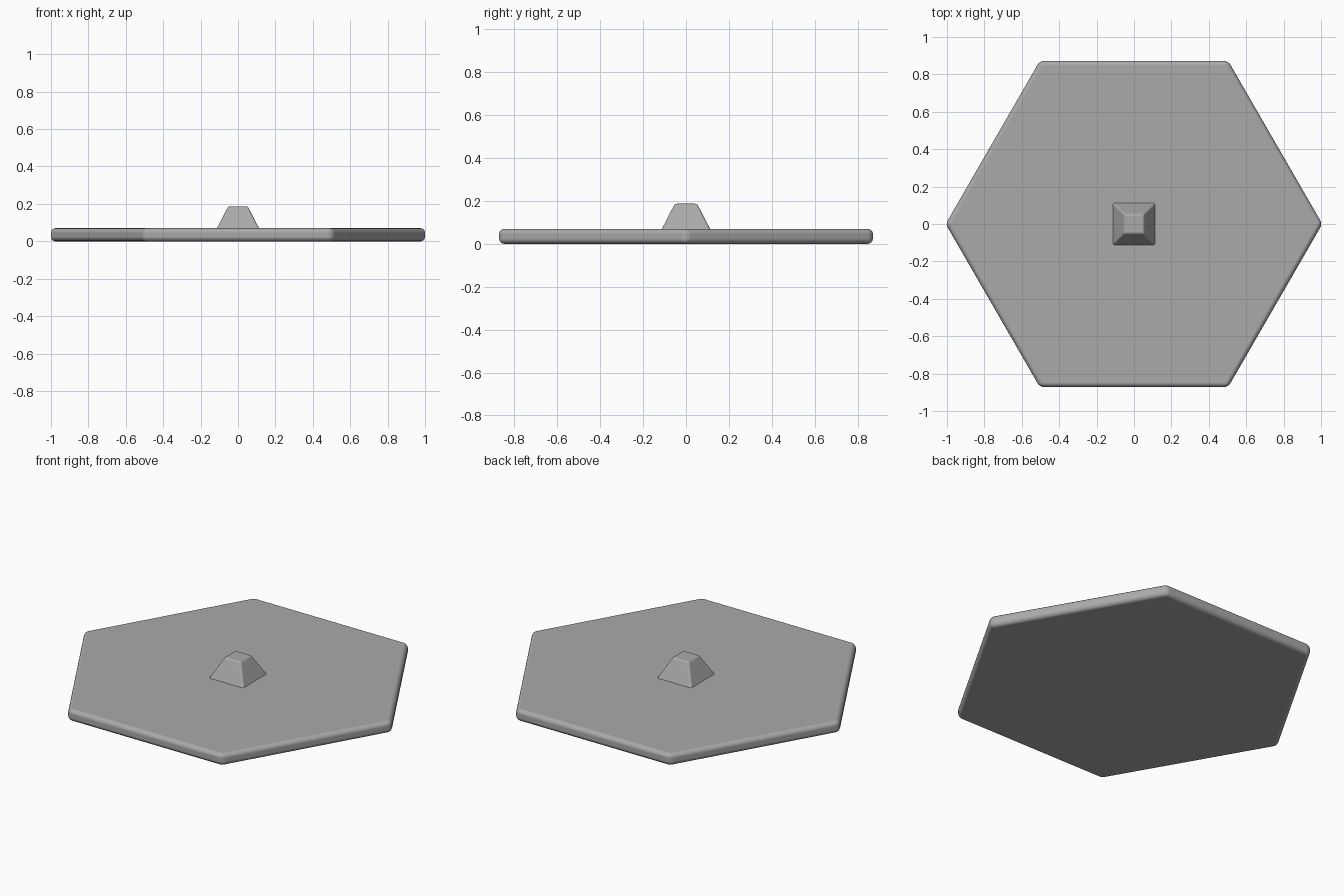
import bpy, math

cube = bpy.data.objects.get("Cube")
if cube:
    bpy.data.objects.remove(cube, do_unlink=True)

GREY = (0.40, 0.40, 0.40, 1.0)
grey = bpy.data.materials.new("plain grey")
grey.use_nodes = True
grey.diffuse_color = GREY
grey.node_tree.nodes["Principled BSDF"].inputs["Base Color"].default_value = GREY


def bevelled_prism(name, sides, r_bottom, r_top, z0, z1, turn, bevel):
    """Tapered prism with rounded edges and smooth shading."""
    ring = [(math.cos(turn + math.tau * i / sides), math.sin(turn + math.tau * i / sides))
            for i in range(sides)]
    verts = [(x * r, y * r, z) for r, z in ((r_bottom, z0), (r_top, z1)) for x, y in ring]
    walls = [(i, (i + 1) % sides, (i + 1) % sides + sides, i + sides) for i in range(sides)]
    caps = [tuple(reversed(range(sides))), tuple(range(sides, 2 * sides))]
    mesh = bpy.data.meshes.new(name)
    mesh.from_pydata(verts, [], walls + caps)
    mesh.materials.append(grey)
    obj = bpy.data.objects.new(name, mesh)
    bpy.context.collection.objects.link(obj)
    mod = obj.modifiers.new("rounded edges", 'BEVEL')
    mod.width = bevel
    mod.segments = 4
    mod.limit_method = 'NONE'
    mod.harden_normals = True
    mesh.polygons.foreach_set("use_smooth", [True] * len(mesh.polygons))
    return obj


# Hexagonal plate, corners on the x axis
bevelled_prism("hexagon_plate", 6, 1.007, 1.007, 0.0, 0.07, 0.0, 0.025)

# Square tapered knob, its foot sunk into the plate
root2 = math.sqrt(2)
bevelled_prism("centre_knob", 4, 0.133 * root2, 0.052 * root2, 0.03, 0.187, math.pi / 4, 0.01)
